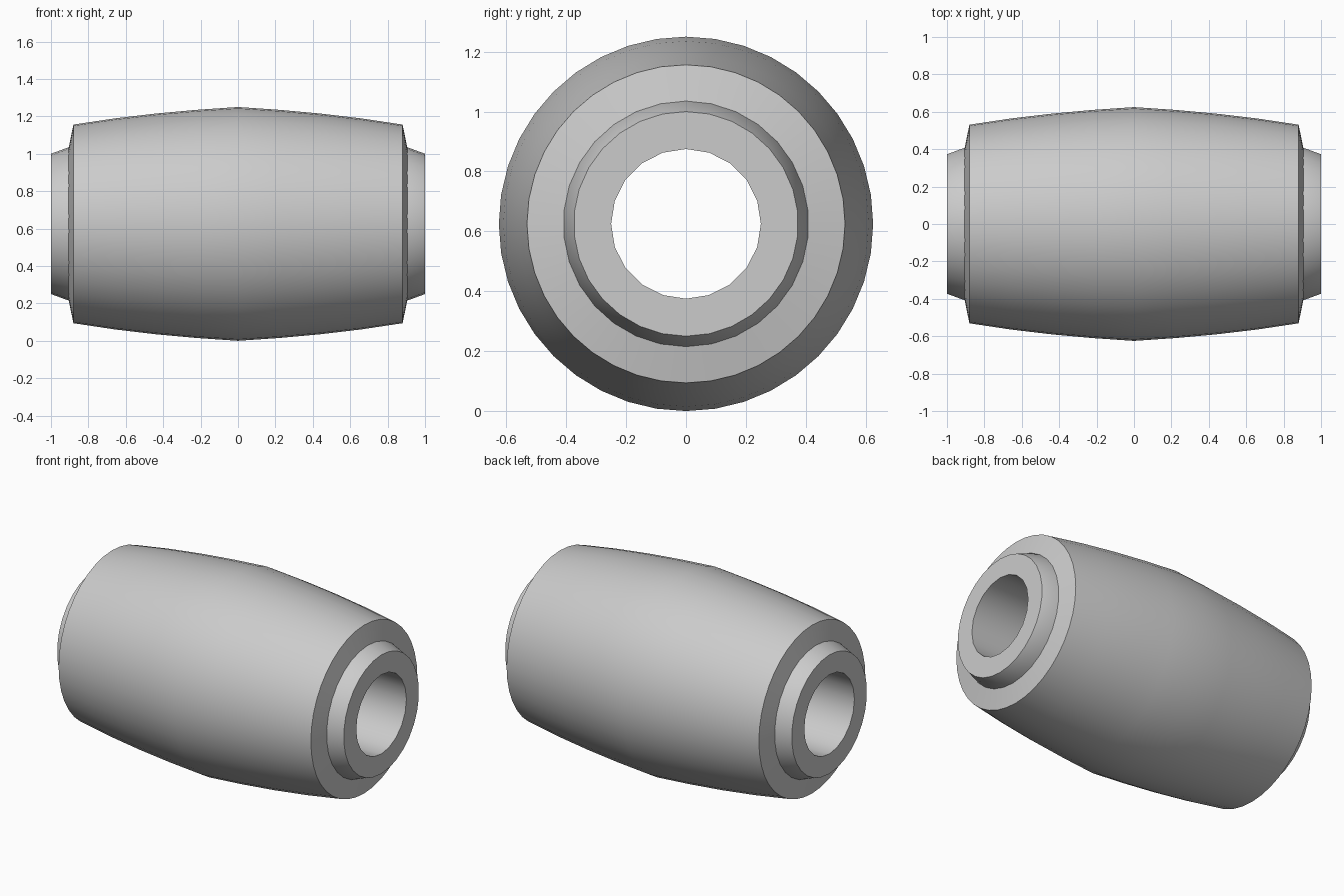
import bpy, bmesh, math

if "Cube" in bpy.data.objects:
    bpy.data.objects.remove(bpy.data.objects["Cube"], do_unlink=True)

CENTRE_Z = 0.625

metal = bpy.data.materials.new("plain grey metal")
metal.use_nodes = True
grey = (0.6, 0.6, 0.6, 1)
metal.diffuse_color = grey
metal.node_tree.nodes["Principled BSDF"].inputs["Base Color"].default_value = grey


def ring(bm, x, r, sides):
    """Circle of vertices around the long axis."""
    turns = [math.tau * i / sides for i in range(sides)]
    return [bm.verts.new((x, r * math.sin(a), CENTRE_Z + r * math.cos(a))) for a in turns]


def skin(bm, rings):
    """Join neighbouring rings with quads."""
    for a, b in zip(rings, rings[1:]):
        n = len(a)
        for i in range(n):
            j = (i + 1) % n
            bm.faces.new((a[i], a[j], b[j], b[i]))


def finish(bm, name):
    bmesh.ops.recalc_face_normals(bm, faces=bm.faces[:])
    mesh = bpy.data.meshes.new(name)
    bm.to_mesh(mesh)
    bm.free()
    mesh.materials.append(metal)
    obj = bpy.data.objects.new(name, mesh)
    bpy.context.collection.objects.link(obj)
    bpy.ops.object.select_all(action="DESELECT")
    obj.select_set(True)
    bpy.context.view_layer.objects.active = obj
    bpy.ops.object.shade_smooth_by_angle(angle=math.radians(30))


def loop_edges(bm, verts):
    return [bm.edges.get((v, verts[i - 1])) for i, v in enumerate(verts)]


# Inner sleeve: flared collars at both ends, with a coarser bore
bm = bmesh.new()
outer = [ring(bm, x, r, 30) for x, r in
         ((-1, 0.375), (-0.905, 0.41), (0.905, 0.41), (1, 0.375))]
bore = [ring(bm, x, 0.25, 20) for x in (-1, 1)]
skin(bm, outer)
skin(bm, bore)
for end in (0, -1):
    bmesh.ops.triangle_fill(bm, use_beauty=True,
                            edges=loop_edges(bm, outer[end]) + loop_edges(bm, bore[end]))
finish(bm, "inner_sleeve")

# Barrel: bulged half profile mirrored about the middle, closed by coned end faces
half = [(0.22, 0.61), (0.44, 0.59), (0.66, 0.564), (0.88, 0.531), (0.907, 0.4)]
profile = [(-x, r) for x, r in reversed(half)] + [(0, 0.625)] + half
bm = bmesh.new()
rings = [ring(bm, x, r, 40) for x, r in profile]
skin(bm, rings + rings[:1])
finish(bm, "barrel_shell")
